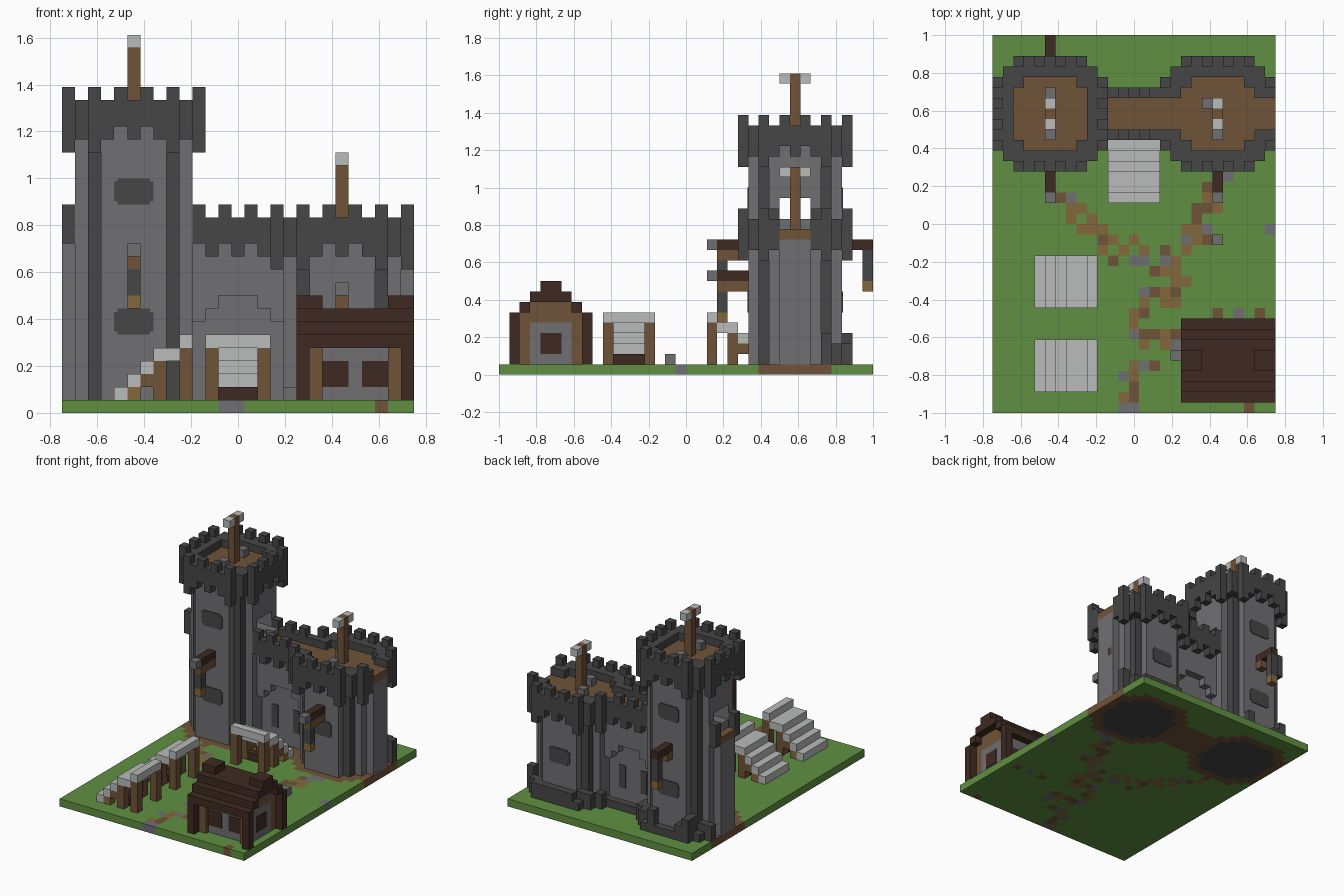
import bpy, bmesh, random
from mathutils import Matrix, Vector

random.seed(4)
if "Cube" in bpy.data.objects:
    bpy.data.objects.remove(bpy.data.objects["Cube"])

UNIT = 1 / 18                      # one block
PALETTE = dict(stone="706e71", dark_stone="464646", wood="6f5338", dark_wood="3f2a22",
               cloth="babcbb", grass="609041", ochre="84693c")


def linear(pair):
    c = int(pair, 16) / 255
    return c / 12.92 if c <= 0.04045 else ((c + 0.055) / 1.055) ** 2.4


def material(name, code):
    colour = [linear(code[n:n + 2]) for n in (0, 2, 4)] + [1]
    m = bpy.data.materials.new(name)
    m.use_nodes = True
    m.diffuse_color = colour
    node = next(n for n in m.node_tree.nodes if n.type == "BSDF_PRINCIPLED")
    node.inputs["Base Color"].default_value = colour
    node.inputs["Roughness"].default_value = 0.9
    return m


MATS = {name: material(name, code) for name, code in PALETTE.items()}


def finish(name, bm, colours):
    mesh = bpy.data.meshes.new(name)
    bm.to_mesh(mesh)
    bm.free()
    for c in colours:
        mesh.materials.append(MATS[c])
    bpy.context.collection.objects.link(bpy.data.objects.new(name, mesh))


def part(name, colour, boxes):
    """Boxes are (x0, x1, y0, y1, z0, z1) in blocks."""
    bm = bmesh.new()
    for x0, x1, y0, y1, z0, z1 in boxes:
        centre = Vector(((x0 + x1) / 2 - 13.5, (y0 + y1) / 2 - 18, (z0 + z1) / 2)) * UNIT
        size = Vector((x1 - x0, y1 - y0, z1 - z0)) * UNIT
        bmesh.ops.create_cube(bm, size=1, matrix=Matrix.Translation(centre) @ Matrix.Diagonal((*size, 1)))
    finish(name, bm, [colour])


def col(i, j, z0, z1):
    return (i, i + 1, j, j + 1, z0, z1)


def octagon(a, b, r):
    return max(abs(a), abs(b)) <= r and abs(a) + abs(b) <= int(1.6 * r + 0.3)


CELLS = [(a, b) for a in range(-5, 6) for b in range(-5, 6)]
CY = 28                            # centre row of both towers


def tower(name, cx, top, doorway):
    x0, y0 = cx - 4, CY - 4
    spans = [(1, top - 2)]
    body = []
    if doorway:
        # passage through the tower at walkway level
        lo, hi = doorway
        spans = [(1, lo), (hi, top - 2)]
        for s in (2, 6):
            body.append((x0, x0 + 9, y0 + s, y0 + s + 1, lo, hi))
        for s in (0, 6):
            body.append((x0 + 2, x0 + 7, y0 + s, y0 + s + 3, lo, hi))
    for lo, hi in spans:
        body += [(x0, x0 + 9, y0 + 2, y0 + 7, lo, hi), (x0 + 2, x0 + 7, y0, y0 + 9, lo, hi)]
    part(name + "_body", "stone", body)
    part(name + "_corner_columns", "dark_stone",
         [col(cx + a, CY + b, 1, top - 2) for a in (-3, 3) for b in (-3, 3)])
    # parapet with stepped corbels and merlons
    drop = {0: 3, 1: 2, 2: 3, 3: 4}
    parapet = []
    for a, b in CELLS:
        if not octagon(a, b, 5) or octagon(a, b, 3):
            continue
        if not doorway and abs(b) <= 1:
            continue
        outer = max(abs(a), abs(b)) == 5
        low = 2
        if not octagon(a, b, 4):
            low = drop[min(abs(a), abs(b))] if outer else 3
        merlon = outer and min(abs(a), abs(b)) in (1, 3)
        parapet.append(col(cx + a, CY + b, top - low, top + merlon))
    part(name + "_parapet", "dark_stone", parapet)
    part(name + "_roof_floor", "wood",
         [col(cx + a, CY + b, top - 2, top - 1) for a, b in CELLS if octagon(a, b, 3)])
    # mast with a cross cap
    part(name + "_mast", "wood", [col(cx, CY, top - 1, top + 5)])
    part(name + "_mast_arms", "cloth", [col(cx, CY + s, top + 4, top + 5) for s in (-1, 1)])
    part(name + "_mast_braces", "stone", [col(cx, CY - 2, top - 1, top)]
         + [col(cx, CY + 2, top - 1, top) if doorway else col(cx - 1, CY + 1, top - 1, top)])
    # shuttered windows, front and back
    levels = (6, 16) if doorway else (6,)
    part(name + "_windows", "dark_stone",
         [(cx - 1 + s, cx + 2 - s, y - 0.1, y + 0.1, k + 0.25 - s, k + 1.75 + s)
          for k in levels for y in (y0, y0 + 9) for s in (0, 0.25)])


tower("tall_tower", 5, 24, (15, 17))
tower("short_tower", 21, 15, None)

# curtain wall with arched recesses on both faces
wall = [(10, 17, 28, 29, 1, 13)]
for y in (27, 29):
    wall += [(10, 17, y, y + 1, 9, 13)]
    for k, inset in ((8, 2), (7, 1)):
        wall += [(10, 10 + inset, y, y + 1, k, k + 1), (17 - inset, 17, y, y + 1, k, k + 1)]
wall += [(0, 1, 27, 30, 1, 13), (26, 27, 27, 30, 1, 13)]
part("curtain_wall", "stone", wall)
part("wall_walkway", "wood", [(x0, x1, 27, 30, 13, 14) for x0, x1 in ((0, 1), (10, 18), (25, 27))])
part("wall_parapet", "dark_stone",
     [col(i, j, 13 - i % 2, 16 - i % 2) for i in (0, *range(10, 16)) for j in (26, 30)])
part("wall_slits", "dark_stone",
     [(x, x + 0.9, y - 0.1, y + 0.1, 3, 6) for x in (11.5, 14.6) for y in (28, 29)])
part("wall_beam_end", "dark_wood", [(26.9, 27.0, 29, 30, 7, 8)])
part("door_sills", "stone", [(9, 11, 27, 28, 14, 15), (9, 11, 29, 30, 14, 15)])

# rubble plinth along the back
plinth = [col(cx + a, CY + b, 1, 1 + random.choice((1, 2, 2, 3)))
          for cx in (5, 21) for a, b in CELLS
          if b >= 3 and octagon(a, b, 5) and not octagon(a, b, 4)]
plinth += [col(i, 30, 1, 1 + random.choice((1, 1, 2))) for i in range(10, 17)]
part("back_plinth", "dark_stone", plinth)


# hanging lanterns on beams
def lantern(name, i, start, step, k, tip):
    def cells(colour, label, spots):
        part(name + "_" + label, colour, [col(i, start + step * d, z, z + 1) for d, z in spots])
    cells("dark_wood", "beam", [(d, k) for d in range(3)])
    cells("wood", "brace", [(0, k - 1), (1, k - 1), (2, k - 1)] if tip else [(0, k - 1)])
    cells("dark_stone", "chain", [(2, k - 2), (2, k - 3)])
    cells("ochre", "lamp", [(2, k - 4)])
    if tip:
        cells("stone", "beam_cap", [(3, k)])
    else:
        cells("dark_stone", "hook", [(2, k - 1)])


lantern("tall_front_lantern", 5, 23, -1, 12, True)
lantern("short_front_lantern", 21, 23, -1, 9, True)
lantern("tall_back_lantern", 5, 33, 1, 12, False)


# market stalls with stepped awnings
def stall(name, place):
    def boxes(us, vs, z0, z1):
        return [col(*place(u, v), z0, z1) for u in us for v in vs]
    awning = []
    for v, k in enumerate((5, 4, 4, 3, 2, 1)):
        awning += boxes(range(5), [v], k, k + 1)
    part(name + "_awning", "cloth", awning)
    ends = (0, 4)
    part(name + "_posts", "wood", boxes(ends, [0], 1, 5) + boxes(ends, [2], 1, 4) + boxes(ends, [3], 2, 3))
    part(name + "_braces", "ochre", boxes(ends, [4], 1, 2))
    part(name + "_counter", "dark_wood", boxes(range(1, 4), [2], 1, 2))


stall("front_stall", lambda u, v: (9 - v, 2 + u))
stall("middle_stall", lambda u, v: (9 - v, 10 + u))
stall("wall_stall", lambda u, v: (11 + u, 20 + v))

# timber house
roof = [(18, 27, 3, 7, 7, 8)]
for d in range(2):
    roof += [(18, 27, 1 + d, 2 + d, 5 + d, 6 + d), (18, 27, 8 - d, 9 - d, 5 + d, 6 + d)]
roof += [(x, x + 2, 4, 6, 8, 9) for x in (18, 25)]
part("house_roof", "dark_wood", roof)
part("house_end_posts", "dark_wood", [col(i, j, 1, 5) for i in (18, 26) for j in (1, 8)])
frame = []
for x in (19, 25):
    frame += [col(x, 2, 1, 6), col(x, 7, 1, 6), (x, x + 1, 3, 7, 5, 7)]
part("house_frame", "wood", frame)
part("house_walls", "stone", [(19, 26, 3, 7, 1, 5), (20, 25, 2.5, 7.5, 1, 6)])
part("house_windows", "dark_wood",
     [(x, x + 2, y - 0.1, y + 0.1, 2, 4) for x in (20, 23) for y in (2.5, 7.5)]
     + [(x - 0.1, x + 0.1, 4, 6, 2, 4) for x in (19, 26)])

# loose stones
part("loose_stones", "stone", [col(21, 16, 1, 2), col(17, 5, 1, 2)])

# ground slab with worn paths and foundations
PATHS = [[(4, 22), (7, 20), (9, 17), (13, 16)], [(10, 15), (16, 14), (19, 16), (20, 19), (22, 22)],
         [(16, 14), (18, 11), (14, 10), (13, 7), (17, 6), (12, 3), (13, 0)]]
ground = {}
for path in PATHS:
    for p, q in zip(path, path[1:]):
        p, q = Vector(p), Vector(q)
        for n in range(9):
            spot = p.lerp(q, n / 8)
            cell = (round(spot.x + random.uniform(-0.9, 0.9)), round(spot.y + random.uniform(-0.7, 0.7)))
            ground[cell] = random.choice((1, 2, 2, 3, 1))
for cell in ((12, 0), (13, 0), (26, 17), (23, 9)):
    ground[cell] = 3
for cell in ((24, 0), (21, 9), (25, 9)):
    ground[cell] = 1
for i in range(10, 17):
    for j in range(26, 31):
        ground[i, j] = 1
for cx in (5, 21):
    for a, b in CELLS:
        if octagon(a, b, 5):
            ground[cx + a, CY + b] = 4 if octagon(a, b, 4) else 1
bm = bmesh.new()
bmesh.ops.create_grid(bm, x_segments=27, y_segments=36, size=0.5, matrix=Matrix.Diagonal((1.5, 2, 1, 1)))
top = bmesh.ops.extrude_face_region(bm, geom=bm.faces[:])["geom"]
bmesh.ops.translate(bm, verts=[g for g in top if isinstance(g, bmesh.types.BMVert)], vec=(0, 0, UNIT))
bmesh.ops.recalc_face_normals(bm, faces=bm.faces[:])
for f in bm.faces:
    c = f.calc_center_median() * 0.9999
    f.material_index = ground.get((int(c.x / UNIT + 13.5), int(c.y / UNIT + 18)), 0)
finish("ground", bm, ["grass", "wood", "ochre", "stone", "dark_stone"])
